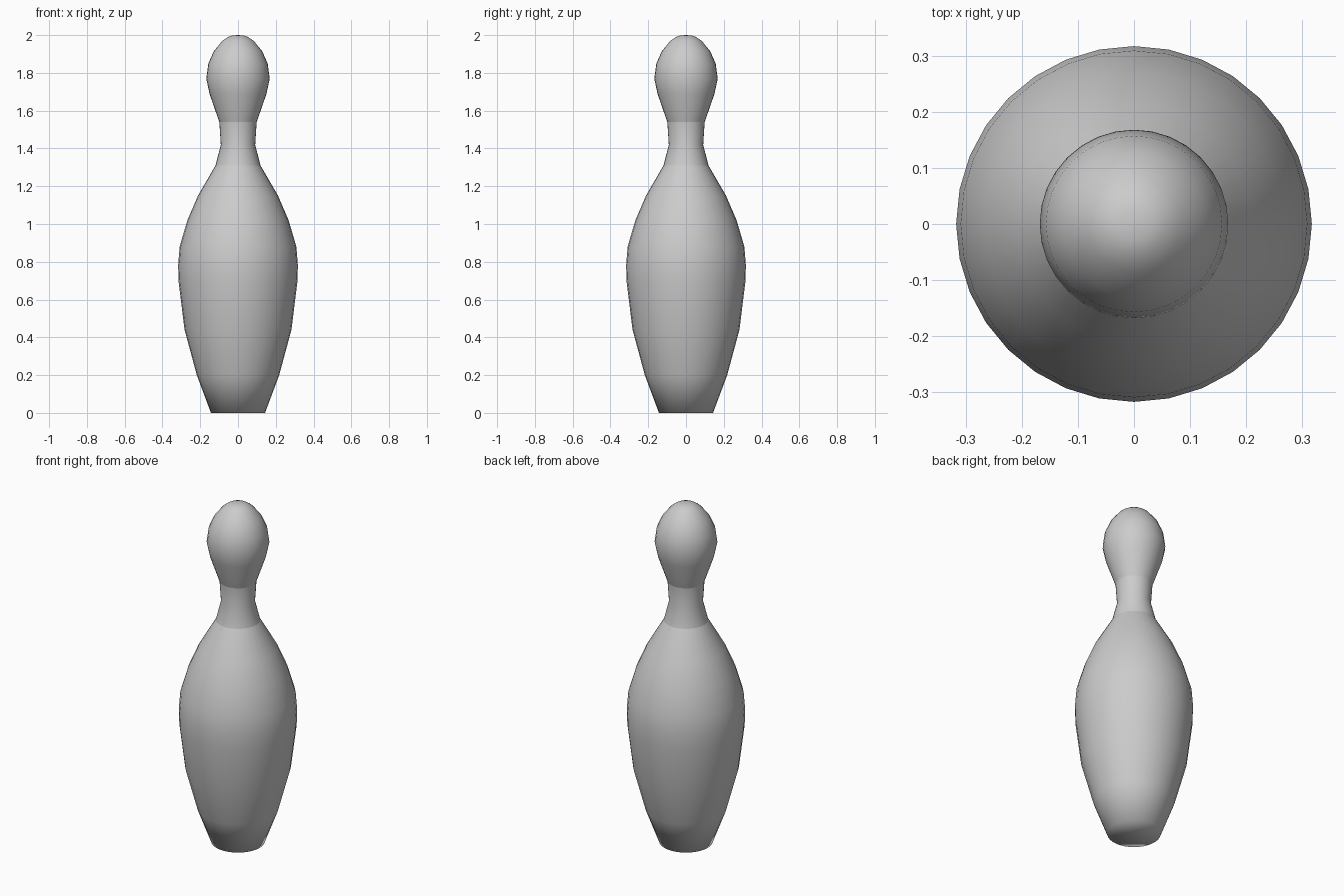
import bpy
from math import cos, sin, tau

if "Cube" in bpy.data.objects:
    bpy.data.objects.remove(bpy.data.objects["Cube"])

SIDES = 32


def lathe(name, profile, cap_bottom=False, cap_top=False):
    """Revolve (radius, height) points around z into a smooth surface."""
    verts = [(r * cos(tau * i / SIDES), r * sin(tau * i / SIDES), z)
             for r, z in profile for i in range(SIDES)]
    faces = []
    for k in range(len(profile) - 1):
        for i in range(SIDES):
            j = (i + 1) % SIDES
            a, b = k * SIDES, (k + 1) * SIDES
            faces.append((a + i, a + j, b + j, b + i))
    if cap_bottom:
        faces.append(tuple(reversed(range(SIDES))))
    if cap_top:
        n = len(verts)
        verts.append((0, 0, 2.0))
        faces += [(n - SIDES + i, n - SIDES + (i + 1) % SIDES, n)
                  for i in range(SIDES)]
    mesh = bpy.data.meshes.new(name)
    mesh.from_pydata(verts, [], faces)
    mesh.shade_smooth()
    obj = bpy.data.objects.new(name, mesh)
    bpy.context.collection.objects.link(obj)


# Belly, from the flat foot to the shoulder
lathe("pin_body", [(0.143, 0), (0.218, 0.2), (0.283, 0.44), (0.314, 0.69),
                   (0.317, 0.78), (0.309, 0.88), (0.268, 1.02),
                   (0.212, 1.15), (0.119, 1.31)], cap_bottom=True)
# Narrow neck band
lathe("pin_neck", [(0.119, 1.31), (0.091, 1.42), (0.099, 1.54)])
# Rounded head
lathe("pin_head", [(0.099, 1.54), (0.151, 1.69), (0.168, 1.77), (0.157, 1.85),
                   (0.128, 1.915), (0.083, 1.97), (0.053, 1.99), (0.03, 1.998)],
      cap_top=True)
